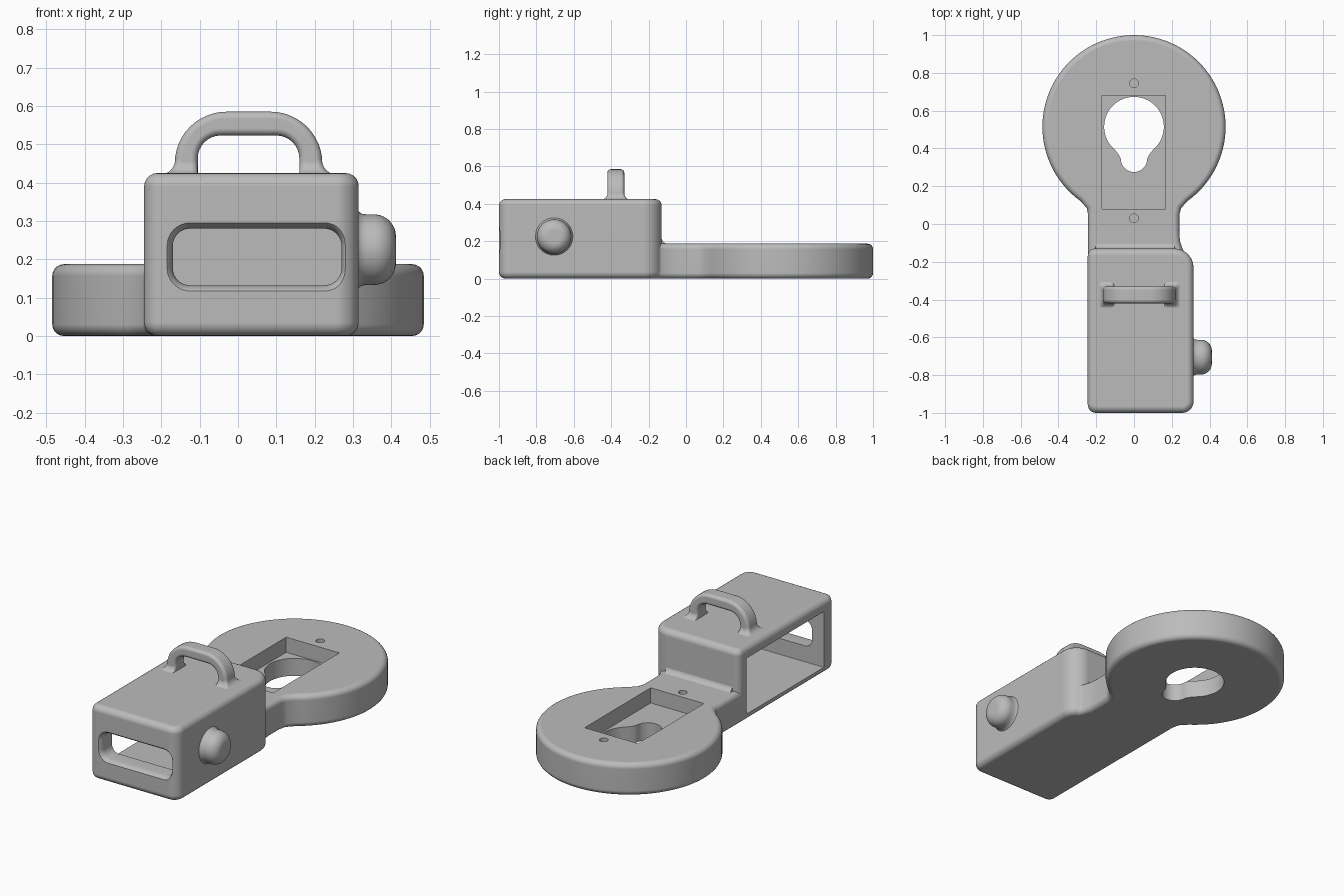
import bpy, bmesh
from math import sin, cos, radians

cube = bpy.data.objects.get("Cube")
if cube:
    bpy.data.objects.remove(cube, do_unlink=True)

grey = bpy.data.materials.new("plain grey")
grey.use_nodes = True
colour = (0.5, 0.5, 0.5, 1)
grey.diffuse_color = colour
grey.node_tree.nodes["Principled BSDF"].inputs["Base Color"].default_value = colour


def arc(cx, cy, r, a, b, n=8):
    """Points on an arc from angle a to b in degrees."""
    angles = [radians(a + (b - a) * i / n) for i in range(n + 1)]
    return [(cx + r * cos(t), cy + r * sin(t)) for t in angles]


def rounded(x0, x1, y0, y1, r):
    """Rounded rectangle; r lists the radii from the low corner round."""
    a, b, c, d = r
    return (arc(x0 + a, y0 + a, a, 180, 270) + arc(x1 - b, y0 + b, b, 270, 360)
            + arc(x1 - c, y1 - c, c, 0, 90) + arc(x0 + d, y1 - d, d, 90, 180))


def on_axis(points, axis, h):
    """Place a flat outline at distance h along an axis."""
    place = {"x": lambda u, v: (h, u, v), "y": lambda u, v: (u, h, v),
             "z": lambda u, v: (u, v, h)}[axis]
    return [place(u, v) for u, v in points]


def loft(name, rings, bevel=0):
    """Closed solid through matching rings, with optional rounded rims."""
    bm = bmesh.new()
    rows = [[bm.verts.new(p) for p in ring] for ring in rings]
    n = len(rows[0])
    for low, high in zip(rows, rows[1:]):
        for i in range(n):
            j = (i + 1) % n
            bm.faces.new((low[i], low[j], high[j], high[i]))
    bm.faces.new(rows[0][::-1])
    bm.faces.new(rows[-1])
    bmesh.ops.recalc_face_normals(bm, faces=bm.faces[:])
    mesh = bpy.data.meshes.new(name)
    bm.to_mesh(mesh)
    bm.free()
    mesh.materials.append(grey)
    obj = bpy.data.objects.new(name, mesh)
    bpy.context.collection.objects.link(obj)
    if bevel:
        mod = obj.modifiers.new("rounding", "BEVEL")
        mod.width, mod.segments = bevel, 5
        mod.limit_method, mod.angle_limit = "ANGLE", radians(50)
        bake(obj)
    return obj


def prism(name, outline, axis, a, b, bevel=0):
    return loft(name, [on_axis(outline, axis, a), on_axis(outline, axis, b)], bevel)


def bake(obj):
    graph = bpy.context.evaluated_depsgraph_get()
    mesh = bpy.data.meshes.new_from_object(obj.evaluated_get(graph))
    obj.modifiers.clear()
    obj.data = mesh


def combine(obj, other, operation):
    mod = obj.modifiers.new(operation, "BOOLEAN")
    mod.object, mod.operation, mod.solver = other, operation, "EXACT"
    bake(obj)
    bpy.data.objects.remove(other, do_unlink=True)


# Box and round plate with its flared neck
body = prism("body", rounded(-0.245, 0.315, -1, -0.13, (0.045, 0.06, 0.1, 0.04)),
             "z", 0, 0.425, 0.035)
neck_side = [(0.28, -0.4), (0.28, -0.17), (0.256, -0.13), (0.243, -0.09),
             (0.24, -0.04), (0.24, 0.05), (0.25, 0.085)]
left_side = [(-0.25, 0.085), (-0.243, 0.05), (-0.243, -0.4)]
plate = prism("plate", neck_side + arc(0, 0.515, 0.485, -54, 234, 72) + left_side,
              "z", 0, 0.187, 0.03)
combine(body, plate, "UNION")

# Concave fillet where the neck meets the back of the box
corner = [(-0.15, 0.17), (-0.095, 0.17)] + arc(-0.095, 0.222, 0.036, 270, 180) + [(-0.15, 0.222)]
combine(body, prism("neck_fillet", corner, "x", -0.205, 0.215), "UNION")

# Open side compartment
combine(body, prism("compartment", rounded(-0.9, -0.2, 0.04, 0.36, [0.004] * 4),
                    "x", -0.4, 0.27), "DIFFERENCE")

# Front slot with a softly flared rim
slot = []
for y, grow in ((-1.05, 0.005), (-1, 0.005), (-0.99, -0.004), (-0.97, -0.01), (-0.85, -0.01)):
    outline = rounded(-0.18 - grow, 0.28 + grow, 0.122 - grow, 0.29 + grow, [0.055 + grow] * 4)
    slot.append(on_axis(outline, "y", y))
combine(body, loft("slot", slot), "DIFFERENCE")

# Rectangular recess, keyhole and two blind screw holes
recess = [(-0.17, 0.08), (0.168, 0.08), (0.168, 0.68), (-0.17, 0.68)]
combine(body, prism("recess", recess, "z", 0.1, 0.4), "DIFFERENCE")
keyhole = (arc(0, 0.515, 0.158, -42, 222, 48) + [(-0.092, 0.383), (-0.076, 0.36)]
           + arc(0, 0.345, 0.07, 180, 360, 16) + [(0.076, 0.36), (0.092, 0.383)])
combine(body, prism("keyhole", keyhole, "z", -0.1, 0.3), "DIFFERENCE")
for y in (0.03, 0.745):
    hole = arc(0, y, 0.023, 0, 345, 23)
    combine(body, prism("screw_hole", hole, "z", 0.1, 0.3), "DIFFERENCE")

# Arched carrying handle
outer = ([(-0.165, 0.40)] + arc(-0.03, 0.45, 0.135, 180, 90, 12)
         + arc(0.085, 0.45, 0.135, 90, 0, 12) + [(0.22, 0.40)])
inner = ([(0.16, 0.40)] + arc(0.1, 0.463, 0.06, 0, 90)
         + arc(-0.045, 0.463, 0.06, 90, 180) + [(-0.105, 0.40)])
parts = [body, prism("handle", outer + inner, "y", -0.42, -0.33, 0.018)]

# Flared feet of the handle
for name, x, side in (("handle_foot_right", -0.135, -1), ("handle_foot_left", 0.19, 1)):
    rings = []
    for i in range(7):
        t = radians(15 * i)
        flare = 0.036 * (1 - sin(t))
        cx, hx = x + side * flare / 2, 0.029 + flare / 2
        outline = rounded(cx - hx, cx + hx, -0.419 - flare, -0.331 + flare, [0.016] * 4)
        rings.append(on_axis(outline, "z", 0.46 - 0.038 * cos(t)))
    rings.insert(0, [(px, py, 0.41) for px, py, pz in rings[0]])
    parts.append(loft(name, rings))

# Domed side knob
profile = [(0.29, 0.1), (0.315, 0.1), (0.322, 0.094), (0.335, 0.092)]
profile += [(h, r) for h, r in arc(0.355, 0.035, 0.057, 90, 0, 10)]
parts.append(loft("knob", [on_axis(arc(-0.705, 0.225, r, 0, 352.5, 47), "x", h)
                           for h, r in profile]))

# Smooth shading that keeps hard edges
bpy.ops.object.select_all(action="DESELECT")
for part in parts:
    part.select_set(True)
bpy.context.view_layer.objects.active = body
bpy.ops.object.shade_smooth_by_angle(angle=radians(35))
for part in parts:
    mod = part.modifiers.new("even_shading", "WEIGHTED_NORMAL")
    mod.keep_sharp = True
